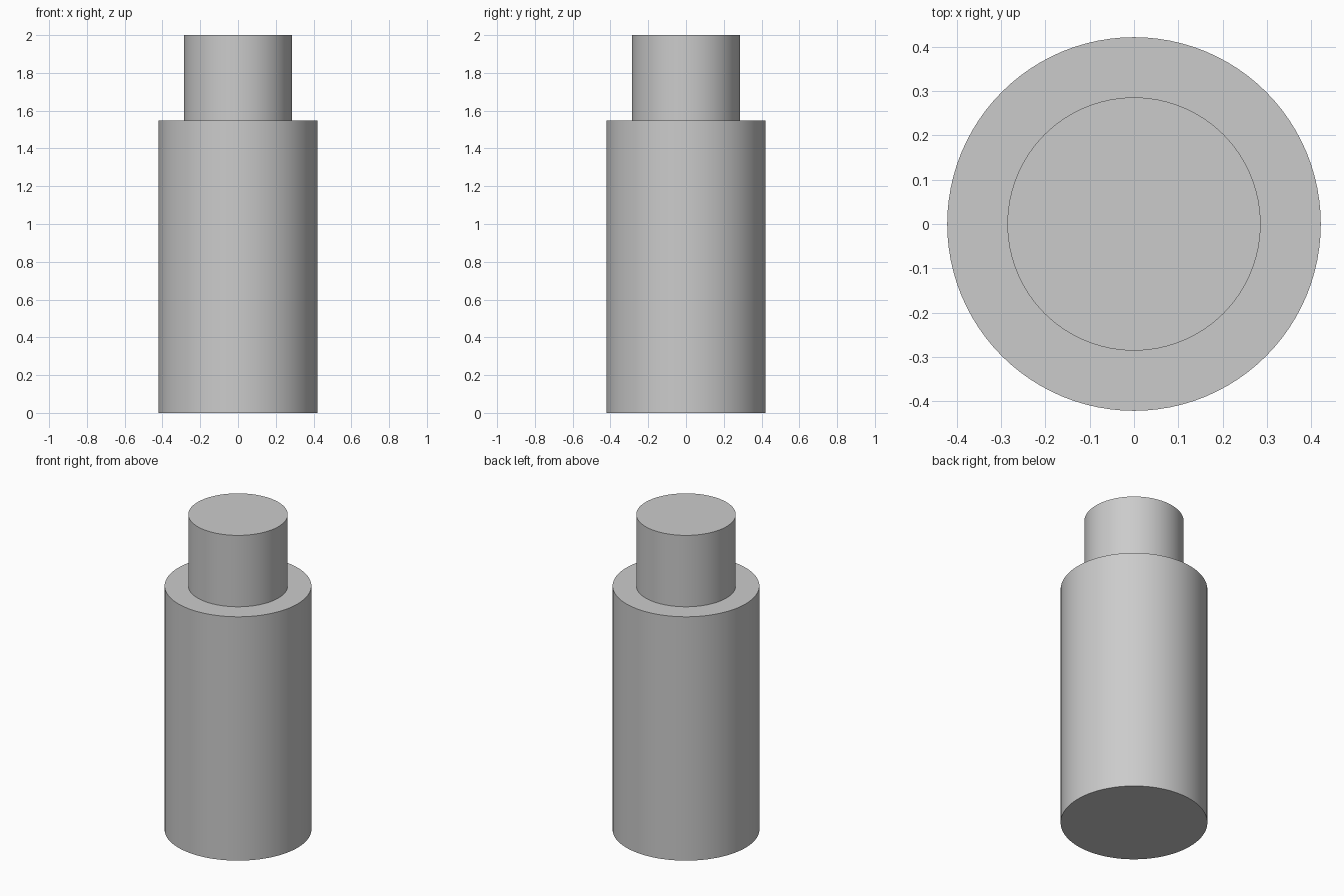
import bpy
import bmesh
import math

if "Cube" in bpy.data.objects:
    bpy.data.objects.remove(bpy.data.objects["Cube"])

SEGMENTS = 96
# Stepped outline as (radius, height), from base to top
PROFILE = [(0.422, 0.0), (0.422, 1.547), (0.286, 1.547), (0.286, 2.0)]


def lathe(name, profile, segments):
    """Revolve a profile around z and cap both ends."""
    bm = bmesh.new()
    rings = []
    for r, z in profile:
        angles = [2 * math.pi * i / segments for i in range(segments)]
        rings.append([bm.verts.new((r * math.cos(a), r * math.sin(a), z)) for a in angles])
    for low, high in zip(rings, rings[1:]):
        for i in range(segments):
            j = (i + 1) % segments
            bm.faces.new((low[i], low[j], high[j], high[i]))
    bm.faces.new(rings[0][::-1])
    bm.faces.new(rings[-1])
    mesh = bpy.data.meshes.new(name)
    bm.to_mesh(mesh)
    bm.free()
    obj = bpy.data.objects.new(name, mesh)
    bpy.context.collection.objects.link(obj)
    return obj


# Wide body with a narrower neck, in one closed surface
body = lathe("stepped_cylinder", PROFILE, SEGMENTS)
bpy.context.view_layer.objects.active = body
body.select_set(True)
bpy.ops.object.shade_smooth_by_angle(angle=math.radians(30))
